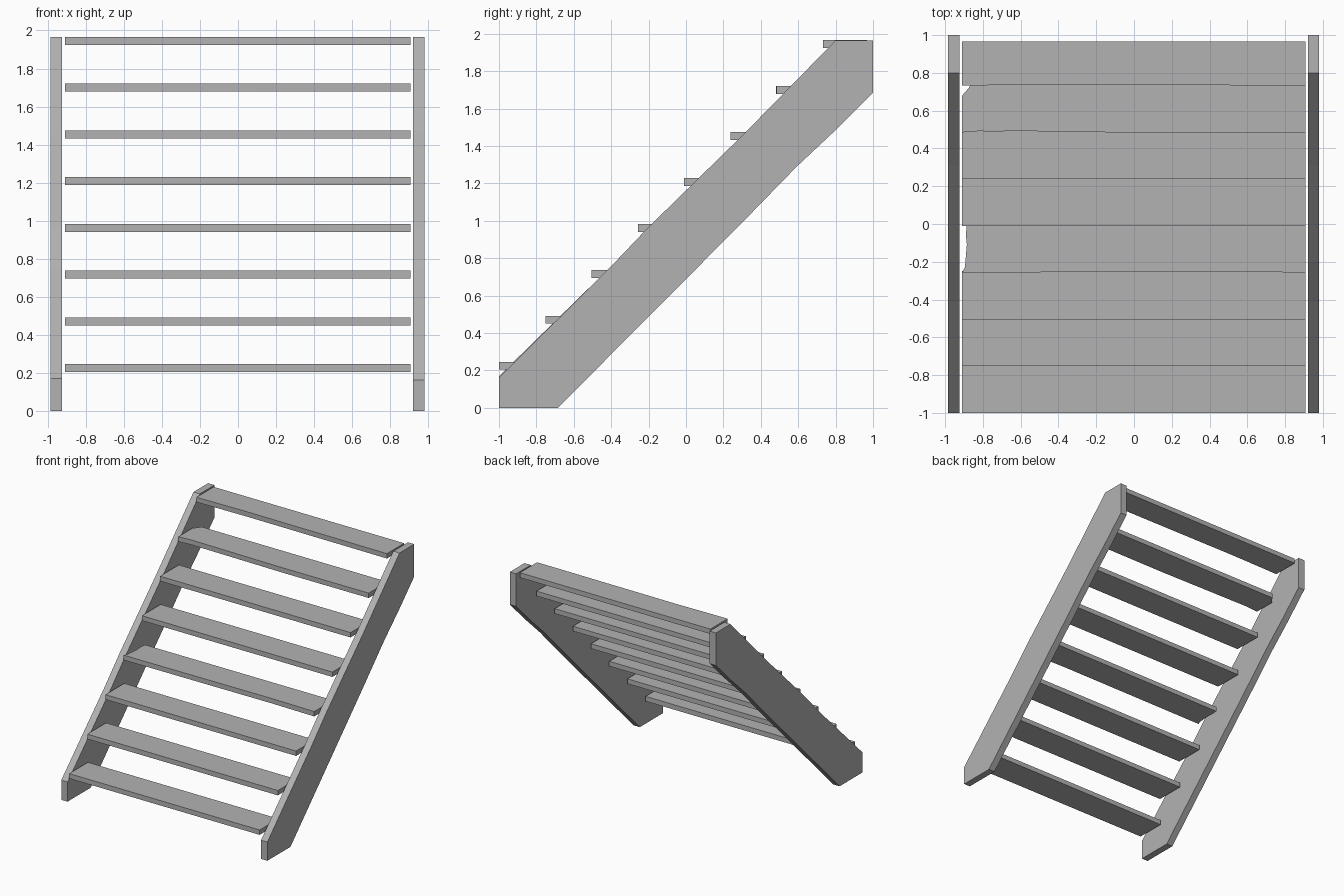
import bpy, bmesh
from mathutils import Vector

cube = bpy.data.objects.get("Cube")
if cube:
    bpy.data.objects.remove(cube, do_unlink=True)

# One plain grey material
grey = bpy.data.materials.new("weathered grey")
grey.use_nodes = True
COLOR = (0.45, 0.45, 0.45, 1)
grey.diffuse_color = COLOR
grey.node_tree.nodes["Principled BSDF"].inputs["Base Color"].default_value = COLOR


def extruded(name, outline, offset):
    """Solid made by pushing a flat outline along an offset."""
    bm = bmesh.new()
    face = bm.faces.new([bm.verts.new(p) for p in outline])
    result = bmesh.ops.extrude_face_region(bm, geom=[face], use_keep_orig=True)
    moved = [g for g in result["geom"] if isinstance(g, bmesh.types.BMVert)]
    bmesh.ops.translate(bm, verts=moved, vec=Vector(offset))
    bmesh.ops.recalc_face_normals(bm, faces=bm.faces)
    mesh = bpy.data.meshes.new(name)
    bm.to_mesh(mesh)
    bm.free()
    mesh.materials.append(grey)
    obj = bpy.data.objects.new(name, mesh)
    bpy.context.collection.objects.link(obj)
    return obj


# Sloping side boards with slightly uneven edges
def stringer(name, x, width, lip):
    profile = [(-1, 0), (-0.685, 0), (0.3, 0.99), (0.59, 1.288), (0.8, 1.485),
               (1, 1.685), (1, 1.965), (0.8, 1.965), (0.31, 1.465),
               (-0.2, 0.967), (-0.41, 0.747), (-1, lip)]
    extruded(name, [(x, y, z) for y, z in profile], (width, 0, 0))


stringer("right_stringer", -0.985, 0.06, 0.17)
stringer("left_stringer", 0.92, 0.06, 0.162)

# Eight open treads, with worn ends and edges on some of them
LEFT, RIGHT, THICK = 0.907, -0.91, 0.042
COUNT, RISE, RUN, DEPTH = 8, 0.2457, 0.2475, 0.255
worn_ends = {
    3: [(-0.885, 0.253), (-0.89, 0.2), (-0.885, 0.15), (-0.895, 0.03)],
    6: [(-0.865, DEPTH), (-0.875, 0.235), (RIGHT, 0.195)],
}
worn_fronts = {
    3: [(0.5, 0.007)],
    6: [(-0.78, 0.01), (0.1, -0.003)],
    7: [(-0.45, 0.007)],
}
for i in range(COUNT):
    front = -1 + RUN * i
    depth = 0.235 if i == COUNT - 1 else DEPTH
    end = worn_ends.get(i, [(RIGHT, depth)])
    plan = [(RIGHT, 0)] + worn_fronts.get(i, []) + [(LEFT, 0), (LEFT, depth)] + end
    z = 0.204 + RISE * i
    extruded(f"tread_{i + 1}", [(x, front + y, z) for x, y in plan], (0, 0, THICK))
